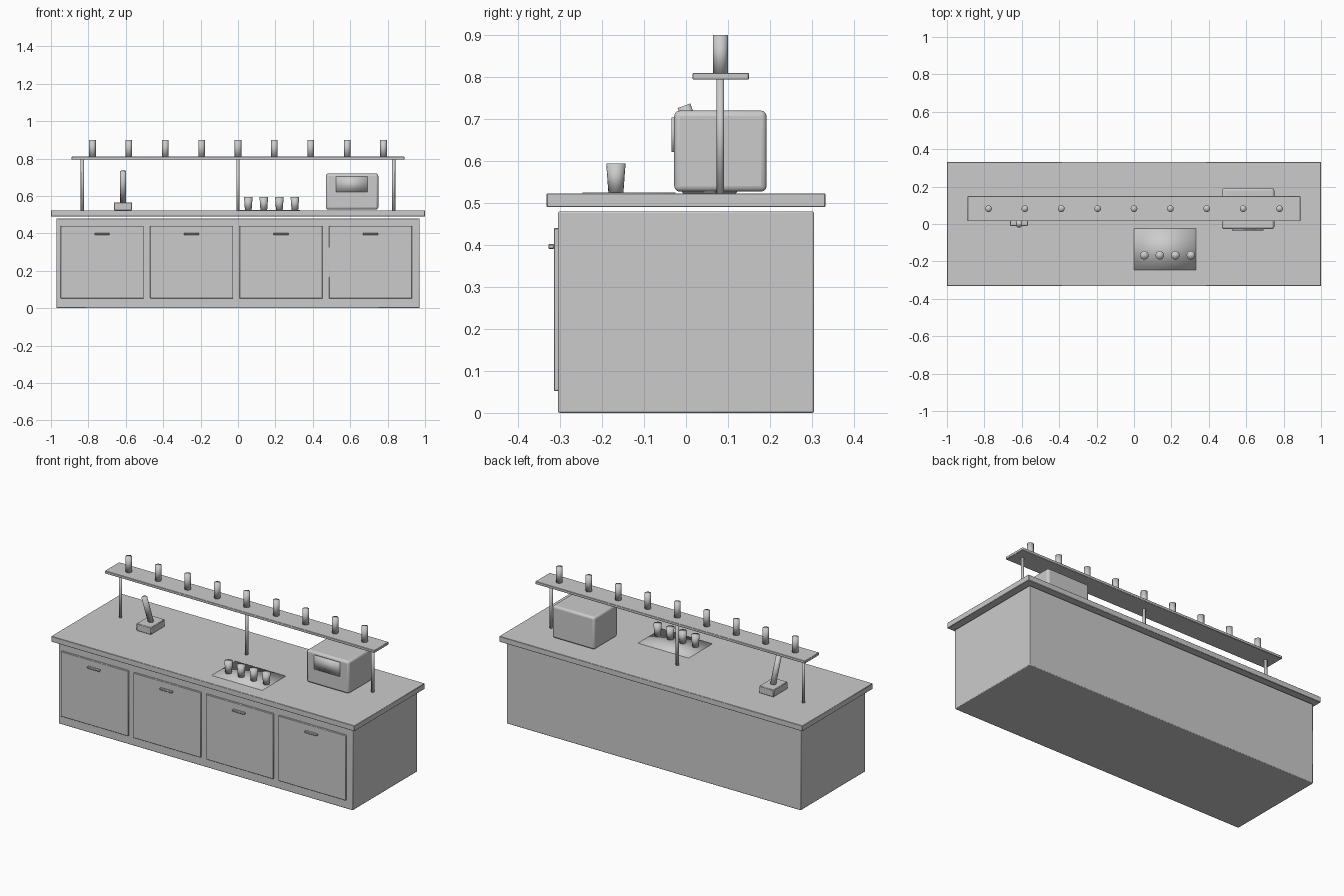
import bpy, math

if "Cube" in bpy.data.objects:
    bpy.data.objects.remove(bpy.data.objects["Cube"])

grey = bpy.data.materials.new("light_grey")
grey.diffuse_color = (0.6, 0.6, 0.6, 1)
grey.use_nodes = True
grey.node_tree.nodes["Principled BSDF"].inputs["Base Color"].default_value = grey.diffuse_color


def finish(ob, name, smooth):
    ob.name = name
    ob.data.materials.append(grey)
    for p in ob.data.polygons:
        p.use_smooth = smooth
    return ob


def box(name, x, y, z, bevel=0.0, segments=2, smooth=False):
    """Box from (min, max) ranges, with optional rounded edges."""
    bpy.ops.mesh.primitive_cube_add(size=1)
    ob = bpy.context.object
    for v in ob.data.vertices:
        v.co = [r[0] if c < 0 else r[1] for c, r in zip(v.co, (x, y, z))]
    finish(ob, name, smooth)
    if bevel:
        m = ob.modifiers.new("rounding", "BEVEL")
        m.width, m.segments = bevel, segments
        bpy.ops.object.shade_smooth_by_angle(angle=math.radians(40))
    return ob


def cup(name, x, y, z0, z1, r0, r1, sides=16, smooth=True):
    bpy.ops.mesh.primitive_cone_add(vertices=sides, radius1=r0, radius2=r1,
                                    depth=z1 - z0, location=(x, y, (z0 + z1) / 2))
    return finish(bpy.context.object, name, smooth)


# Cabinet and worktop
box("cabinet", (-0.97, 0.97), (-0.305, 0.305), (0, 0.48), 0.004)
box("worktop", (-1, 1), (-0.332, 0.332), (0.49, 0.523), 0.002, 1)

# Doors with handles
for i in range(4):
    cx = -0.726 + i * 0.478
    box("door", (cx - 0.222, cx + 0.222), (-0.315, -0.303), (0.052, 0.44), 0.002, 1)
    box("handle", (cx - 0.04, cx + 0.04), (-0.328, -0.314), (0.391, 0.402), 0.002, 1)

# Overhead shelf on three posts, with a row of glasses
for x in (-0.832, 0, 0.832):
    cup("post", x, 0.082, 0.522, 0.797, 0.009, 0.009)
box("shelf", (-0.889, 0.889), (0.015, 0.15), (0.794, 0.81), 0.002, 1)
for i in range(9):
    cup("shelf_glass", -0.778 + i * 0.1945, 0.082, 0.81, 0.90, 0.018, 0.018)

# Drip tray with four cups
box("tray", (0, 0.332), (-0.246, -0.025), (0.518, 0.525), smooth=True)
for i in range(4):
    cup("tray_cup", 0.055 + i * 0.083, -0.167, 0.525, 0.594, 0.018, 0.023)

# Countertop machine with front panel
box("machine", (0.47, 0.75), (-0.028, 0.192), (0.527, 0.72), 0.013, 3)
box("machine_panel", (0.525, 0.693), (-0.034, -0.027), (0.621, 0.704), smooth=True)

# Press with tilted lever
box("press_base", (-0.663, -0.567), (-0.01, 0.122), (0.523, 0.566), 0.003, 1)
lever = cup("press_lever", 0, 0, -0.09, 0.09, 0.016, 0.016)
lever.location = (-0.614, 0.026, 0.647)
lever.rotation_euler.x = math.radians(20)
